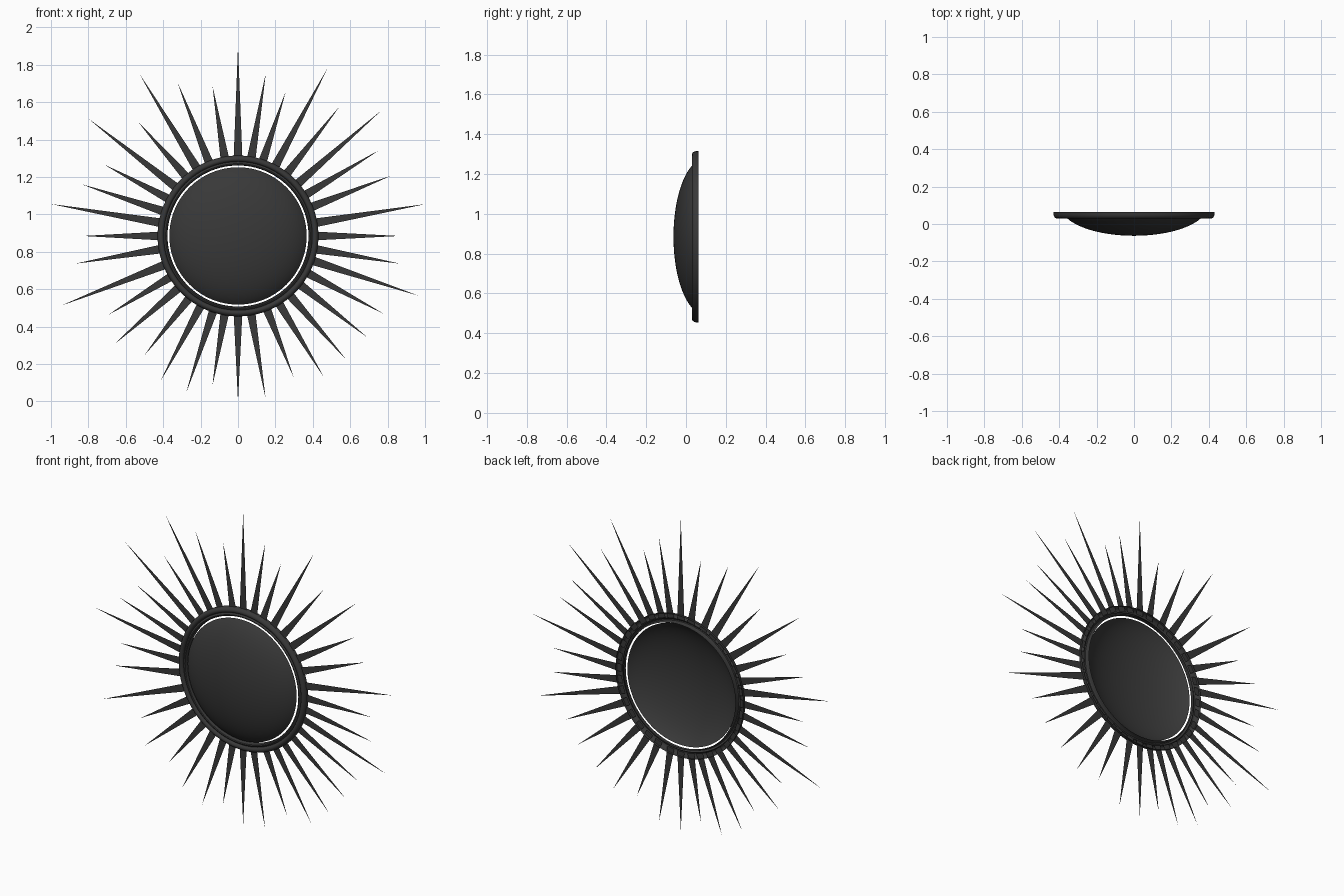
import bpy, bmesh, math
from mathutils import Matrix, Vector

if "Cube" in bpy.data.objects:
    bpy.data.objects.remove(bpy.data.objects["Cube"])

CZ = 0.885  # height of the sunburst centre

black = bpy.data.materials.new("dark_metal")
black.diffuse_color = (0.04, 0.04, 0.04, 1)
black.use_nodes = True
black.node_tree.nodes["Principled BSDF"].inputs["Base Color"].default_value = black.diffuse_color


def finish(name, bm, smooth=True):
    mesh = bpy.data.meshes.new(name)
    bm.to_mesh(mesh)
    bm.free()
    mesh.materials.append(black)
    ob = bpy.data.objects.new(name, mesh)
    bpy.context.collection.objects.link(ob)
    if smooth:
        bpy.ops.object.select_all(action='DESELECT')
        bpy.context.view_layer.objects.active = ob
        ob.select_set(True)
        bpy.ops.object.shade_smooth_by_angle(angle=math.radians(40))
    return ob


def lathe(name, profile, steps=96):
    """Spin (radius, y) points around the front-to-back axis."""
    bm = bmesh.new()
    vs = [bm.verts.new((r, y, CZ)) for r, y in profile]
    es = [bm.edges.new(p) for p in zip(vs, vs[1:])]
    bmesh.ops.spin(bm, geom=vs + es, cent=(0, 0, CZ), axis=(0, 1, 0),
                   angle=math.tau, steps=steps, use_merge=True)
    bmesh.ops.remove_doubles(bm, verts=bm.verts, dist=1e-5)
    bmesh.ops.recalc_face_normals(bm, faces=bm.faces)
    return finish(name, bm)


# Convex mirror: an open, flattened dome shell bulging to the front
R, DEPTH, T = 0.367, 0.103, math.radians(70)
angles = [T * i / 16 for i in range(17)]
lathe("convex_mirror", [(R * math.sin(a) / math.sin(T),
                         -0.063 + DEPTH * (1 - math.cos(a)) / (1 - math.cos(T)))
                        for a in angles])

# Frame: hollow moulding with rounded outer rim, groove and small inner bead
frame = [(0.377, 0.063), (0.377, 0.043), (0.381, 0.036), (0.387, 0.034), (0.393, 0.037),
         (0.397, 0.043), (0.400, 0.035), (0.406, 0.030), (0.414, 0.029), (0.422, 0.033),
         (0.428, 0.041), (0.430, 0.050), (0.430, 0.063)]
lathe("round_frame", frame)

# Rays: flat, pointed blades clockwise from the top; the lean repeats every quarter
LENGTH = {"L": 1.0154, "M": 0.88, "m": 0.862, "s": 0.83, "S": 0.81}
ORDER = "LMSLMLMMLmMLMMMMSM" "MSMMSMSLMsLMSLSLMS"
LEAN = [0, -0.3, -1.7, -1.9, -1.9, -1.2, -1.3, -1.5, 0.35]
bm = bmesh.new()
for i, key in enumerate(ORDER):
    tip = CZ if i == 18 else LENGTH[key]
    rot = Matrix.Rotation(math.radians(10 * i + LEAN[i % 9]), 4, 'Y')
    pts = [(-0.024, 0.05, 0.40), (0.024, 0.05, 0.40), (0, 0.05, tip)]
    bm.faces.new([bm.verts.new(rot @ Vector(p) + Vector((0, 0, CZ))) for p in pts])
finish("sun_rays", bm, smooth=False)
